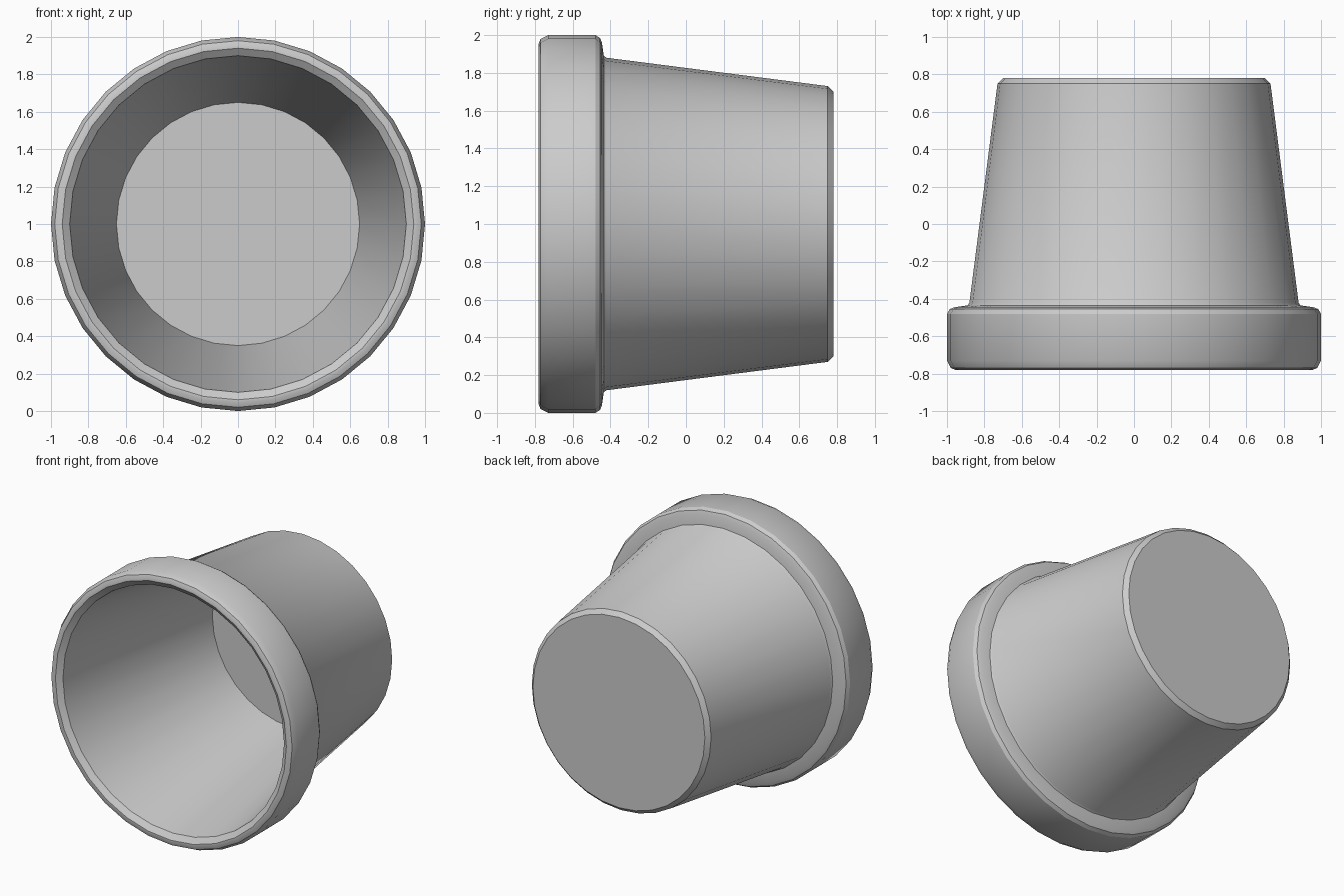
import bpy
import bmesh
from math import radians
from mathutils import Matrix, Vector

cube = bpy.data.objects.get("Cube")
if cube:
    bpy.data.objects.remove(cube, do_unlink=True)

SIDES = 32

# Plain grey clay
clay = bpy.data.materials.new("grey clay")
clay.use_nodes = True
grey = (0.6, 0.6, 0.6, 1)
clay.diffuse_color = grey
clay.node_tree.nodes["Principled BSDF"].inputs["Base Color"].default_value = grey

# Wall section as (radius, y), from the inner floor over the rim to the base
section = [
    (0.65, 0.63), (0.90, -0.75),                     # inner wall
    (0.94, -0.78), (0.955, -0.78), (0.98, -0.77),    # rim lip
    (1.0, -0.73), (1.0, -0.48),                      # rim band
    (0.985, -0.455), (0.96, -0.445), (0.89, -0.435), # rim shoulder
    (0.88, -0.42), (0.73, 0.75), (0.70, 0.78),       # outer wall and base edge
]

# Turn the section around the lying axis
bm = bmesh.new()
rings = []
for radius, y in section:
    ring = [bm.verts.new(Matrix.Rotation(radians(360 * i / SIDES), 3, "Y")
                         @ Vector((radius, y, 0)) + Vector((0, 0, 1)))
            for i in range(SIDES)]
    rings.append(ring)
for a, b in zip(rings, rings[1:]):
    for i in range(SIDES):
        j = (i + 1) % SIDES
        bm.faces.new((a[i], a[j], b[j], b[i]))

# Close the inner floor and the base
bm.faces.new(rings[0])
bm.faces.new(rings[-1])
bmesh.ops.recalc_face_normals(bm, faces=bm.faces)

mesh = bpy.data.meshes.new("flower_pot")
bm.to_mesh(mesh)
bm.free()
mesh.materials.append(clay)
pot = bpy.data.objects.new("flower_pot", mesh)
bpy.context.collection.objects.link(pot)

# Smooth turned surfaces with crisp edges
bpy.ops.object.select_all(action="DESELECT")
pot.select_set(True)
bpy.context.view_layer.objects.active = pot
bpy.ops.object.shade_smooth_by_angle(angle=radians(30))
